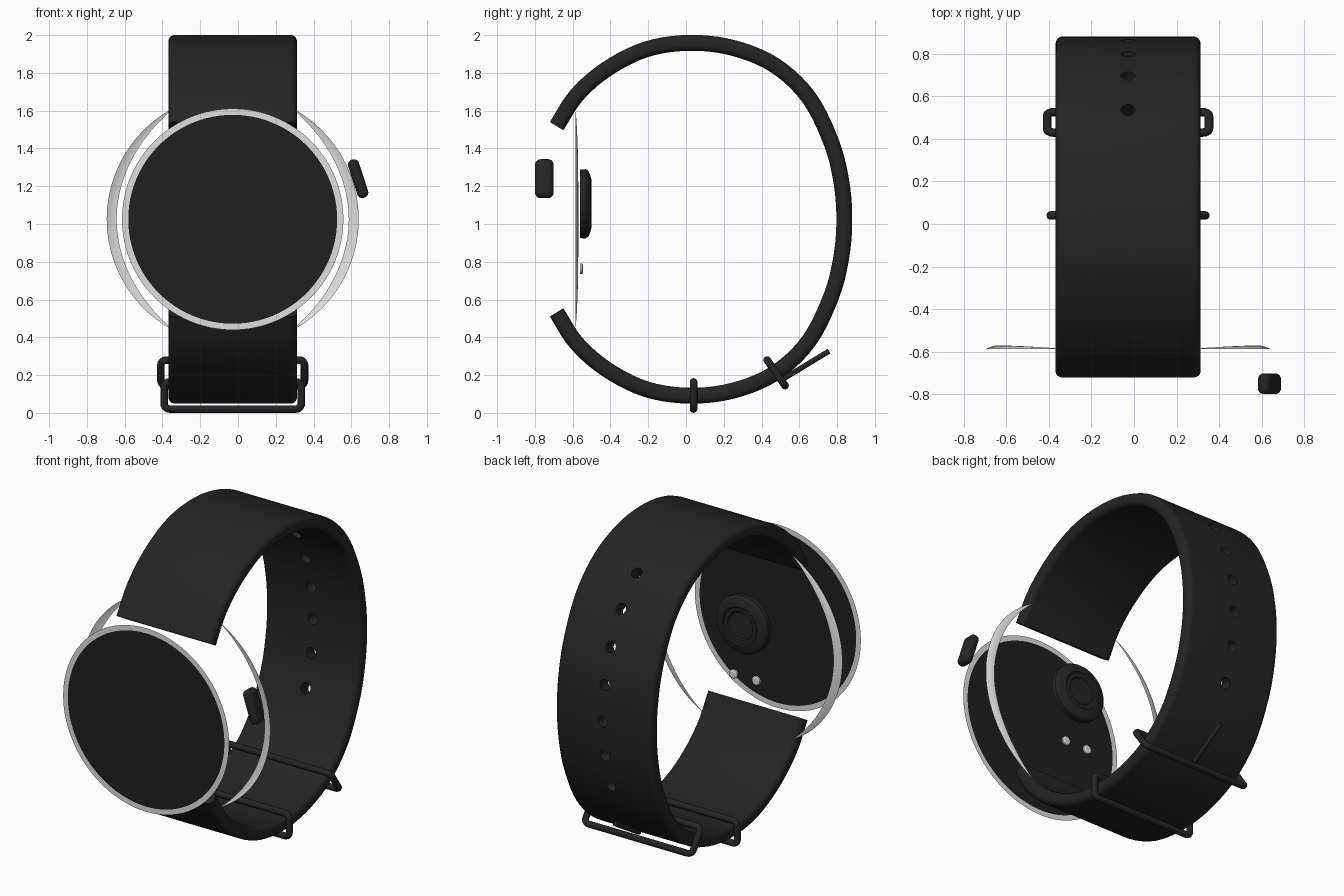
import bpy, bmesh, math
from mathutils import Vector as V

if "Cube" in bpy.data.objects:
    bpy.data.objects.remove(bpy.data.objects["Cube"])

CX, CZ = -0.028, 1.025          # centre of the watch face


def material(name, rgb):
    m = bpy.data.materials.new(name)
    m.diffuse_color = (*rgb, 1)
    m.use_nodes = True
    m.node_tree.nodes["Principled BSDF"].inputs["Base Color"].default_value = m.diffuse_color
    return m


BLACK = material("black_rubber", (0.018, 0.018, 0.0185))
GLASS = material("dark_glass", (0.014, 0.014, 0.0145))
SILVER = material("silver_metal", (0.74, 0.74, 0.74))


def finish(name, bm, mat, angle=35, fix=True):
    if fix:
        bmesh.ops.recalc_face_normals(bm, faces=bm.faces)
    me = bpy.data.meshes.new(name)
    bm.to_mesh(me)
    bm.free()
    me.materials.append(mat)
    for p in me.polygons:
        p.use_smooth = True
    me.set_sharp_from_angle(angle=math.radians(angle))
    ob = bpy.data.objects.new(name, me)
    bpy.context.collection.objects.link(ob)
    return ob


def rounded_rect(hw, hh, r, n=6):
    pts = []
    for k, (sx, sy) in enumerate([(1, 1), (-1, 1), (-1, -1), (1, -1)]):
        for i in range(n + 1):
            a = math.pi / 2 * (k + i / n)
            pts.append((sx * (hw - r) + r * math.cos(a), sy * (hh - r) + r * math.sin(a)))
    return pts


def circle(r, n=12):
    return [(r * math.cos(2 * math.pi * i / n), r * math.sin(2 * math.pi * i / n)) for i in range(n)]


def sweep(name, path, binormal, section, mat, closed=False):
    """Sweep a section along a planar path; binormal is the plane's normal."""
    bm, rings, n = bmesh.new(), [], len(path)
    for i, p in enumerate(path):
        a = path[i - 1] if closed or i else p
        b = path[(i + 1) % n] if closed or i < n - 1 else p
        side = binormal.cross((b - a).normalized())
        rings.append([bm.verts.new(p + binormal * s + side * t) for s, t in section])
    m = len(section)
    for i in range(n if closed else n - 1):
        r0, r1 = rings[i], rings[(i + 1) % n]
        for j in range(m):
            bm.faces.new((r0[j], r0[(j + 1) % m], r1[(j + 1) % m], r1[j]))
    if not closed:
        bm.faces.new(rings[0])
        bm.faces.new(rings[-1])
    return finish(name, bm, mat)


def lathe(name, profile, x, z, mat, n=96):
    """Turn a profile of (radius, y) points around an axis along y."""
    bm = bmesh.new()
    vs = [bm.verts.new((x + r, y, z)) for r, y in profile]
    es = [bm.edges.new(e) for e in zip(vs, vs[1:])]
    bmesh.ops.spin(bm, geom=vs + es, cent=(x, 0, z), axis=(0, 1, 0),
                   angle=2 * math.pi, steps=n, use_merge=True)
    bmesh.ops.remove_doubles(bm, verts=bm.verts, dist=1e-5)
    return finish(name, bm, mat, 25)


# strap centre line: upper half in (y, z), mirrored below, smoothed by a spline
half = [(-.685, 1.518), (-.58, 1.68), (-.42, 1.82), (-.21, 1.925), (.02, 1.959), (.25, 1.932),
        (.47, 1.84), (.65, 1.67), (.77, 1.43), (.823, 1.22), (.838, CZ)]
ctrl = [V((CX, y, z)) for y, z in half]
ctrl += [V((CX, y, 2 * CZ - z)) for y, z in half[-2::-1]]
ext = [2 * ctrl[0] - ctrl[1]] + ctrl + [2 * ctrl[-1] - ctrl[-2]]
path = []
for a, b, c, d in zip(ext, ext[1:], ext[2:], ext[3:]):
    for k in range(5):
        t = k / 5
        path.append(0.5 * (2 * b + (c - a) * t + (2 * a - 5 * b + 4 * c - d) * t * t
                           + (3 * b - a - 3 * c + d) * t ** 3))
path.append(ctrl[-1])
X = V((1, 0, 0))
strap = sweep("strap", path, X, rounded_rect(0.34, 0.042, 0.034), BLACK)

# seven strap holes, evenly spaced along the back
start = next(i for i, p in enumerate(path) if p.y > 0.495)
cut, dist, count = bmesh.new(), 0.0, 0
for p, q in zip(path[start:], path[start + 1:]):
    step = (q - p).length
    while count < 7 and count * 0.22 < dist + step:
        d = (q - p).normalized()
        pos = p + d * (count * 0.22 - dist)
        rot = V((0, 0, 1)).rotation_difference(X.cross(d)).to_matrix().to_4x4()
        rot.translation = pos
        bmesh.ops.create_cone(cut, cap_ends=True, segments=20, radius1=0.034,
                              radius2=0.034, depth=0.2, matrix=rot)
        count += 1
    dist += step
cutter = finish("hole_cutter", cut, BLACK)
cutter.hide_render = True
mod = strap.modifiers.new("holes", 'BOOLEAN')
mod.operation, mod.solver, mod.object = 'DIFFERENCE', 'EXACT', cutter
dg = bpy.context.evaluated_depsgraph_get()
mesh = bpy.data.meshes.new_from_object(strap.evaluated_get(dg))
strap.modifiers.clear()
strap.data = mesh
mesh.set_sharp_from_angle(angle=math.radians(35))
bpy.data.objects.remove(cutter)


# wire loops around the strap: keeper and buckle
def wire_loop(name, centre, up, hw, hh):
    pts = [centre + X * a + up * b for a, b in rounded_rect(hw, hh, 0.03)]
    return sweep(name, pts, X.cross(up), circle(0.02), BLACK, closed=True)


wire_loop("strap_keeper", V((CX, 0.04, 0.092)), V((0, 0, 1)), 0.363, 0.072)
wire_loop("buckle_frame", V((CX, 0.477, 0.212)), V((0, -0.095, 0.135)).normalized(), 0.38, 0.083)
sweep("buckle_prong", [V((CX, 0.515, 0.18)), V((CX, 0.757, 0.327))], X, circle(0.014), BLACK)

# watch face: thin glass disc with a silver rim
lathe("glass_face", [(0, -.887), (.553, -.887)], CX, CZ, GLASS)
lathe("face_rim", [(.553, -.887), (.586, -.887)], CX, CZ, SILVER)

# rear sensor with a recessed lens, and two charging pins
lathe("rear_sensor", [(0, -.562), (.182, -.562), (.183, -.53), (.172, -.515), (.135, -.502),
                      (.122, -.501), (.115, -.508), (.09, -.508), (.083, -.514), (0, -.514)],
      CX, 1.107, BLACK, 64)
for s in (-1, 1):
    lathe("charging_pin", [(0, -.562), (.028, -.562), (.028, -.55), (.02, -.545), (0, -.545)],
          CX + s * 0.08, 0.762, SILVER, 24)

# crescent shaped bands left and right of the case back
for s in (-1, 1):
    bm, rows = bmesh.new(), []
    for i in range(49):
        u = i / 24 - 1
        a, w = u * math.radians(62.5), 0.052 * (1 - abs(u) ** 3) + 0.0005
        row = []
        for k in range(4):
            t = k / 3
            r = 0.667 - w * t
            y = -0.586 + 0.016 * (w / 0.0525) * math.sin(t * math.pi / 2)
            row.append(bm.verts.new((CX + s * r * math.cos(a), y, CZ + r * math.sin(a))))
        rows.append(row)
    for p, q in zip(rows, rows[1:]):
        for k in range(3):
            f = (p[k], p[k + 1], q[k + 1], q[k])
            bm.faces.new(f if s < 0 else f[::-1])
    finish("case_band_left" if s < 0 else "case_band_right", bm, SILVER, 60)

# tilted side button
bm = bmesh.new()
bmesh.ops.create_cube(bm, size=1)
bmesh.ops.scale(bm, vec=(0.06, 0.098, 0.212), verts=bm.verts)
bmesh.ops.bevel(bm, geom=bm.edges[:], offset=0.028, segments=5, profile=0.5, affect='EDGES')
button = finish("side_button", bm, BLACK, 50)
button.location = (0.636, -0.75, 1.24)
button.rotation_euler = (0, math.radians(-18), 0)
